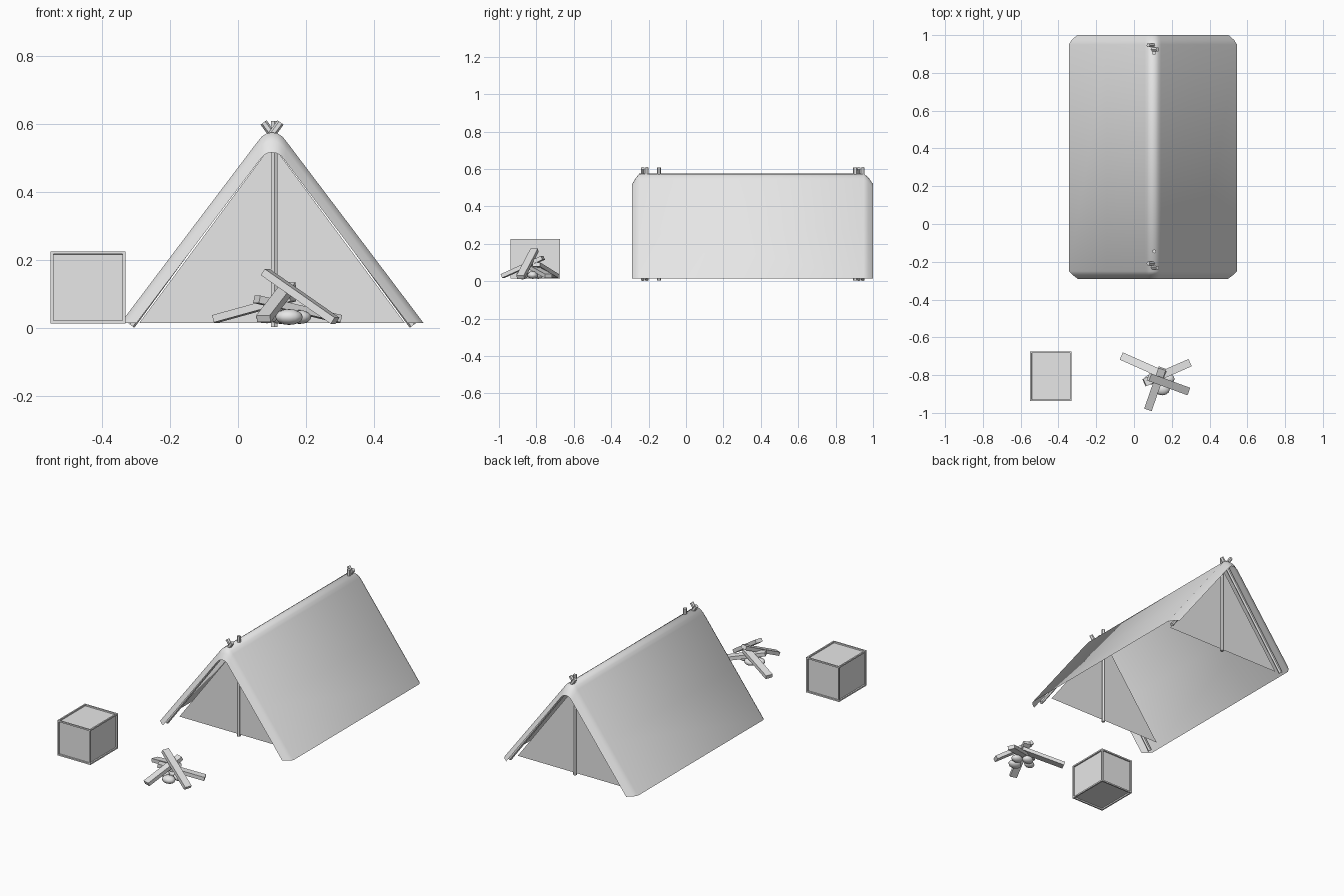
import bpy, bmesh, math
from mathutils import Vector, Matrix

cube = bpy.data.objects.get("Cube")
if cube:
    bpy.data.objects.remove(cube, do_unlink=True)

grey = bpy.data.materials.new("plain grey")
grey.use_nodes = True
grey.diffuse_color = (0.8, 0.8, 0.8, 1)
grey.node_tree.nodes["Principled BSDF"].inputs["Base Color"].default_value = (0.8, 0.8, 0.8, 1)

MID = 0.10      # x of the tent ridge
GROUND = 0.015  # height of the cloth hem


def finish(name, bm, smooth=None):
    mesh = bpy.data.meshes.new(name)
    bm.to_mesh(mesh)
    bm.free()
    mesh.materials.append(grey)
    obj = bpy.data.objects.new(name, mesh)
    bpy.context.collection.objects.link(obj)
    if smooth:
        bpy.ops.object.select_all(action='DESELECT')
        bpy.context.view_layer.objects.active = obj
        obj.select_set(True)
        bpy.ops.object.shade_smooth_by_angle(angle=math.radians(smooth))
    return obj


def along(start, end):
    """Matrix placing a z-aligned unit part between two points."""
    a, b = Vector(start), Vector(end)
    d = b - a
    z = d.normalized()
    side = Vector((0, 0, 1)).cross(z)
    x = side.normalized() if side.length > 0.001 else Vector((1, 0, 0))
    y = z.cross(x)
    rot = Matrix((x, y, z)).transposed().to_4x4()
    return Matrix.Translation((a + b) / 2) @ rot, d.length


def pole(name, start, end, radius=0.011):
    place, length = along(start, end)
    bm = bmesh.new()
    bmesh.ops.create_cone(bm, cap_ends=True, segments=6, radius1=radius,
                          radius2=radius, depth=length, matrix=place)
    finish(name, bm)


def plank(name, start, end, width=0.042, thick=0.022):
    place, length = along(start, end)
    bm = bmesh.new()
    bmesh.ops.create_cube(bm, size=1,
                          matrix=place @ Matrix.Diagonal((width, thick, length, 1)))
    finish(name, bm)


# Tent cover: an arched profile swept along y, drawn in at both ends
half = [(0.445, 0.015), (0.245, 0.28), (0.043, 0.547), (0.03, 0.563), (0.016, 0.572)]
profile = [(-x, z) for x, z in half] + [(0, 0.575)] + [(x, z) for x, z in reversed(half)]
stations = [(-0.29, 0.895), (-0.27, 0.955), (-0.25, 1), (0.95, 1), (0.975, 0.965), (1.0, 0.9)]
bm = bmesh.new()
rows = [[bm.verts.new((MID + x * s, y, GROUND + (z - GROUND) * s)) for x, z in profile]
        for y, s in stations]
for near, far in zip(rows, rows[1:]):
    for i in range(len(profile) - 1):
        bm.faces.new((near[i], near[i + 1], far[i + 1], far[i]))
finish("tent_cover", bm, 60)

# End walls with their upright poles, and the crossed poles outside them
for end, wall_y, cross_y, facing in (("front", -0.145, -0.22, 1), ("back", 0.905, 0.935, -1)):
    bm = bmesh.new()
    corners = [bm.verts.new((MID + x, wall_y, z))
               for x, z in ((-0.39 * facing, GROUND), (0.39 * facing, GROUND), (0, 0.54))]
    bm.faces.new(corners)
    finish(end + "_wall", bm)
    pole(end + "_upright_pole", (0.107, wall_y, 0.004), (0.107, wall_y, 0.608))
    for name, s in (("left", 1), ("right", -1)):
        y = cross_y + s * 0.011
        pole(f"{end}_{name}_crossed_pole", (MID + s * 0.413, y, 0.008),
             (MID - s * 0.025, y, 0.604))

# Crate with a raised frame round every panel
bm = bmesh.new()
bmesh.ops.create_cube(bm, size=1, matrix=Matrix.Translation((-0.44, -0.806, 0.12))
                      @ Matrix.Diagonal((0.22, 0.262, 0.212, 1)))
sides = list(bm.faces)
bmesh.ops.inset_individual(bm, faces=sides, thickness=0.012, depth=0)
bmesh.ops.inset_individual(bm, faces=sides, thickness=0.0005, depth=-0.008)
finish("crate", bm)

# Campfire planks, each rising from the ground towards the middle
planks = [((-0.065, -0.70, 0.028), (0.16, -0.80, 0.09)),
          ((0.285, -0.885, 0.022), (0.08, -0.81, 0.165)),
          ((0.295, -0.735, 0.028), (0.055, -0.84, 0.085)),
          ((0.075, -0.98, 0.028), (0.15, -0.765, 0.125))]
for i, (low, high) in enumerate(planks, 1):
    plank(f"fire_plank_{i}", low, high)

# Campfire stones
stones = [(0.15, -0.875, 0.04), (0.085, -0.825, 0.032), (0.18, -0.82, 0.035), (0.125, -0.79, 0.035)]
for i, (x, y, size) in enumerate(stones, 1):
    bm = bmesh.new()
    bmesh.ops.create_uvsphere(bm, u_segments=12, v_segments=8, radius=size,
                              matrix=Matrix.Translation((x, y, 0.033))
                              @ Matrix.Diagonal((1, 0.8, 0.58, 1)))
    finish(f"fire_stone_{i}", bm, 40)
